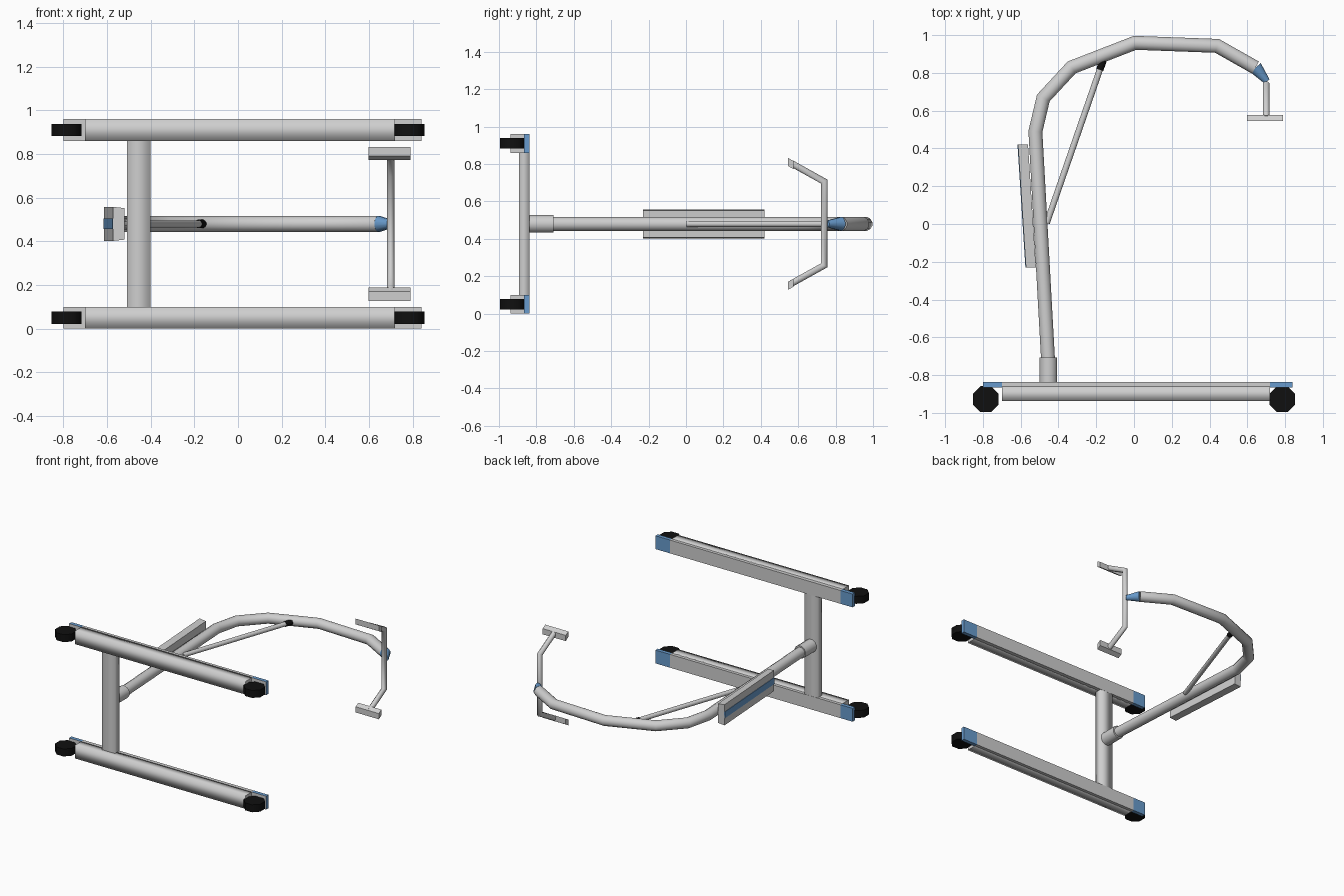
import bpy
import math
from mathutils import Vector

cube = bpy.data.objects.get("Cube")
if cube:
    bpy.data.objects.remove(cube)


def material(name, rgb):
    m = bpy.data.materials.new(name)
    m.use_nodes = True
    m.diffuse_color = (*rgb, 1)
    m.node_tree.nodes["Principled BSDF"].inputs["Base Color"].default_value = (*rgb, 1)
    return m


GREY = material("light_grey", (0.62, 0.62, 0.62))
BLUE = material("blue", (0.14, 0.33, 0.61))
BLACK = material("black", (0.005, 0.005, 0.005))
MID = 0.48          # height of the mast plane
Z, X = Vector((0, 0, 1)), Vector((1, 0, 0))


def loft(name, rings, mats, smooth=True):
    """Skin a list of equal rings; sides may be smooth, caps stay flat."""
    n = len(rings[0])
    verts = [v for r in rings for v in r]
    faces = [(k * n + i, k * n + (i + 1) % n, (k + 1) * n + (i + 1) % n, (k + 1) * n + i)
             for k in range(len(rings) - 1) for i in range(n)]
    last = (len(rings) - 1) * n
    faces += [tuple(reversed(range(n))), tuple(range(last, last + n))]
    me = bpy.data.meshes.new(name)
    me.from_pydata(verts, [], faces)
    # keep normals outward whichever way the ring winds
    if sum(p.normal.dot(p.center) * p.area for p in me.polygons) < 0:
        me.flip_normals()
    for p in me.polygons:
        p.use_smooth = smooth and p.index < len(faces) - 2
    for m in mats:
        me.materials.append(m)
    ob = bpy.data.objects.new(name, me)
    bpy.context.collection.objects.link(ob)
    return ob


def tube(name, path, radii, mat, up=Z, sides=12):
    """Round tube with mitred bends along a path lying square to 'up'."""
    pts = [Vector(p) for p in path]
    if not isinstance(radii, list):
        radii = [radii] * len(pts)
    rings = []
    for k, p in enumerate(pts):
        a = (p - pts[max(k - 1, 0)]).normalized()
        b = (pts[min(k + 1, len(pts) - 1)] - p).normalized()
        t = (a + b).normalized()
        mitre = 1 / max(t.dot(a if k else b), 0.5)
        side = t.cross(up).normalized() * mitre
        angles = [2 * math.pi * (i + 0.5) / sides for i in range(sides)]
        rings.append([p + radii[k] * (side * math.cos(w) + up * math.sin(w)) for w in angles])
    return loft(name, rings, [mat])


def x_rings(xs, profile):
    return [[(x, y, z) for y, z in profile] for x in xs]


def rectangle(y0, y1, z0, z1):
    return [(y0, z0), (y1, z0), (y1, z1), (y0, z1)]


# Base legs: rail, top plate with blue ends, and a caster at each end
for tag, z0 in (("lower", 0.0), ("upper", 0.86)):
    z1 = z0 + 0.1
    loft(tag + "_leg_rail", x_rings((-0.7, 0.72), rectangle(-0.937, -0.86, z0, z1)), [GREY])
    plate = loft(tag + "_leg_plate",
                 x_rings((-0.8, -0.7, 0.72, 0.84), rectangle(-0.865, -0.837, z0, z1)),
                 [GREY, BLUE], smooth=False)
    for p in plate.data.polygons:
        at_end = p.center.x < -0.7 or p.center.x > 0.72
        p.material_index = int(at_end and p.normal.y > -0.5)
    for end, x in (("right", -0.785), ("left", 0.785)):
        tube(f"{tag}_{end}_caster", [(x, -0.927, z0 + 0.022), (x, -0.927, z0 + 0.078)],
             0.074, BLACK, up=Vector((0, 1, 0)), sides=8)

# Cross beam between the legs
profile = [(-0.508, -0.892), (-0.4, -0.892), (-0.4, -0.838), (-0.508, -0.838)]
loft("cross_beam", [[(x, y, z) for x, y in profile] for z in (0.09, 0.87)], [GREY])

# Mast socket and the bent mast with its boom
tube("mast_socket", [(-0.453, -0.85, MID), (-0.453, -0.708, MID)], 0.048, GREY)
bend = [(-0.455, -0.72), (-0.522, 0.49), (-0.48, 0.667), (-0.33, 0.829),
        (0.005, 0.959), (0.44, 0.943), (0.643, 0.828)]
tube("mast_and_boom", [(x, y, MID) for x, y in bend], 0.038, GREY)
tube("boom_tip", [(0.643, 0.828, MID), (0.704, 0.755, MID)], [0.038, 0.018], BLUE)

# Lifting strut and its black end joint
tube("strut", [(-0.462, 0.005, MID), (-0.178, 0.825, MID)], 0.017, GREY)
tube("strut_joint", [(-0.181, 0.816, MID), (-0.163, 0.868, MID)], 0.02, BLACK)


# Control box lying along the mast, with a blue stripe on its outer face
def along_mast(x0, x1, half0, half1):
    return [[(x + dx, y, MID + dz) for dx, dz in
             ((x0, -half0), (x1, -half1), (x1, half1), (x0, half0))]
            for x, y in ((-0.572, -0.23), (-0.614, 0.42))]


loft("control_box", along_mast(0, 0.053, 0.078, 0.072), [GREY], smooth=False)
loft("control_box_stripe", along_mast(-0.003, 0.003, 0.024, 0.024), [BLUE], smooth=False)

# Hanger bar with two angled arms
arms = [(0.565, 0.162), (0.738, 0.258), (0.738, 0.707), (0.565, 0.803)]
tube("hanger_bar", [(0.7, y, z) for y, z in arms], 0.019, GREY, up=X, sides=8)

# Wide end pads on the arms, mirrored about the mast plane
pad = [(0.545, 0.353), (0.545, 0.31), (0.576, 0.292), (0.576, 0.335)]
for tag, s in (("upper", 1), ("lower", -1)):
    loft(tag + "_hanger_pad", x_rings((0.598, 0.79), [(y, MID + s * z) for y, z in pad]),
         [GREY], smooth=False)
